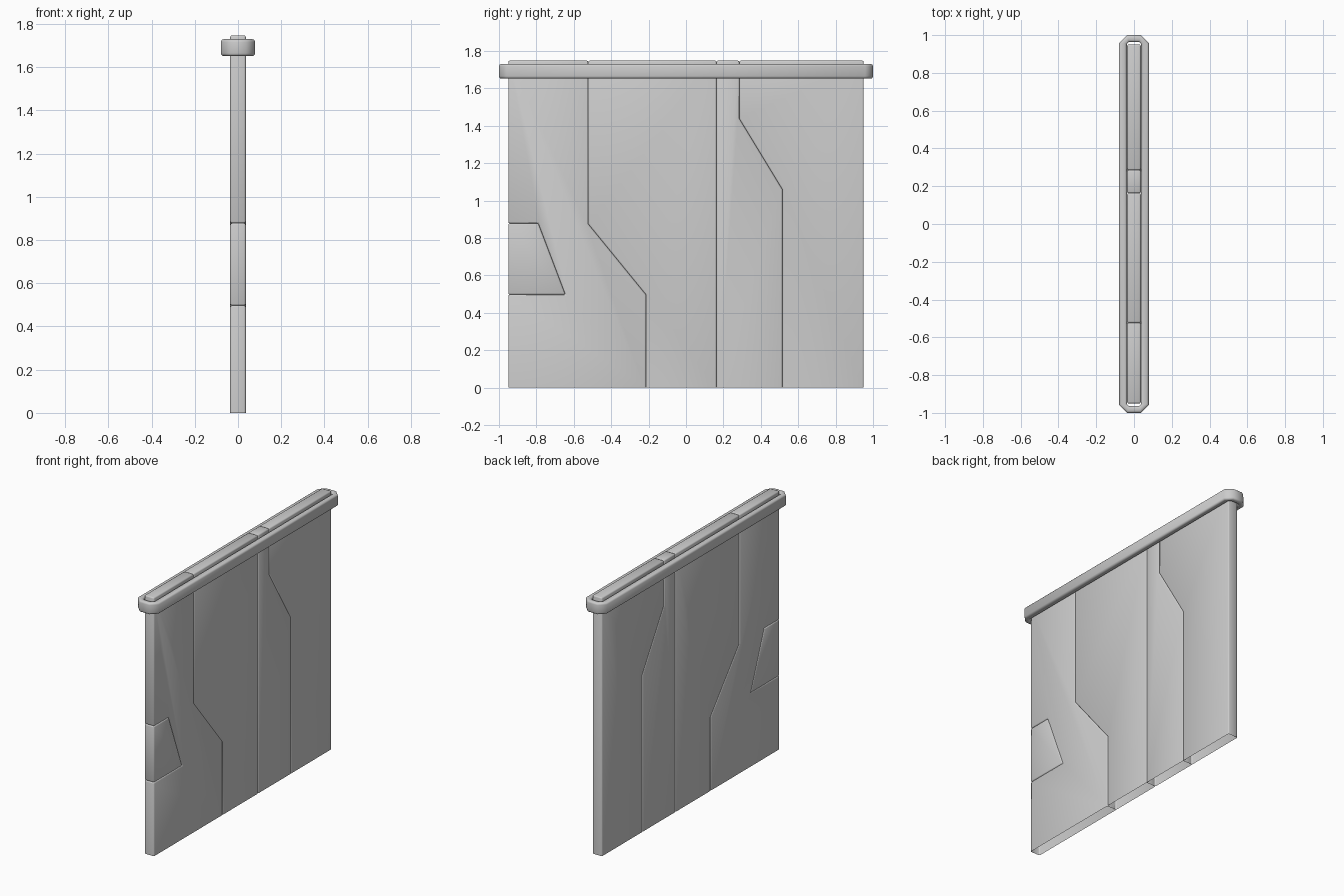
import bpy, bmesh, math

if "Cube" in bpy.data.objects:
    bpy.data.objects.remove(bpy.data.objects["Cube"])

BOTTOM, TOP = 0.0, 1.748
END = 0.95
HALF = 0.036


def finish(name, bm, width, min_angle, segments):
    """Round the sharp edges, then make a smooth-shaded object."""
    bmesh.ops.recalc_face_normals(bm, faces=bm.faces)
    edges = [e for e in bm.edges if e.calc_face_angle(0) > math.radians(min_angle)]
    bmesh.ops.bevel(bm, geom=edges, offset=width, segments=segments,
                    profile=0.5, affect='EDGES', clamp_overlap=True)
    mesh = bpy.data.meshes.new(name)
    bm.to_mesh(mesh)
    bm.free()
    obj = bpy.data.objects.new(name, mesh)
    bpy.context.collection.objects.link(obj)
    bpy.ops.object.select_all(action='DESELECT')
    obj.select_set(True)
    bpy.context.view_layer.objects.active = obj
    bpy.ops.object.shade_smooth_by_angle(angle=math.radians(50))
    return obj


def panel(name, outline):
    """Extrude a (y, z) outline through the wall thickness, open underneath."""
    bm = bmesh.new()
    face = bm.faces.new([bm.verts.new((-HALF, y, z)) for y, z in outline])
    ext = bmesh.ops.extrude_face_region(bm, geom=[face], use_keep_orig=True)
    for v in ext['geom']:
        if isinstance(v, bmesh.types.BMVert):
            v.co.x = HALF
    under = [f for f in bm.faces if all(v.co.z < 1e-4 for v in f.verts)]
    bmesh.ops.delete(bm, geom=under, context='FACES_ONLY')
    return finish(name, bm, 0.008, 50, 2)


def octagon(hx, hy, c):
    return [(hx, -hy + c), (hx, hy - c), (hx - c, hy), (-hx + c, hy),
            (-hx, hy - c), (-hx, -hy + c), (-hx + c, -hy), (hx - c, -hy)]


# Seams between panels, listed bottom to top as (y, z)
seam_a = [(-0.214, BOTTOM), (-0.214, 0.497), (-0.523, 0.875), (-0.523, TOP)]
seam_b = [(0.163, BOTTOM), (0.163, TOP)]
seam_c = [(0.515, BOTTOM), (0.515, 1.06), (0.285, 1.438), (0.285, TOP)]
right_end = [(END, BOTTOM), (END, TOP)]
notch = [(-END, 0.878), (-0.79, 0.878), (-0.645, 0.497), (-END, 0.497)]

# Wall panels
panel("notched_end_panel", [(-END, BOTTOM)] + seam_a + [(-END, TOP)] + notch)
panel("notch_insert", notch)
panel("wide_panel", seam_a[::-1] + seam_b)
panel("narrow_panel", seam_b[::-1] + seam_c)
panel("far_end_panel", seam_c[::-1] + right_end)

# Rail running around the top of the wall
bm = bmesh.new()
loops = []
for outline, z in ((octagon(0.079, 1.0, 0.042), 1.652), (octagon(0.079, 1.0, 0.042), 1.73),
                   (octagon(0.038, 0.964, 0.012), 1.73), (octagon(0.038, 0.964, 0.012), 1.652)):
    loops.append([bm.verts.new((x, y, z)) for x, y in outline])
for k in range(4):
    a, b = loops[k], loops[(k + 1) % 4]
    for i in range(8):
        j = (i + 1) % 8
        bm.faces.new((a[i], a[j], b[j], b[i]))
finish("top_rail", bm, 0.013, 60, 3)
